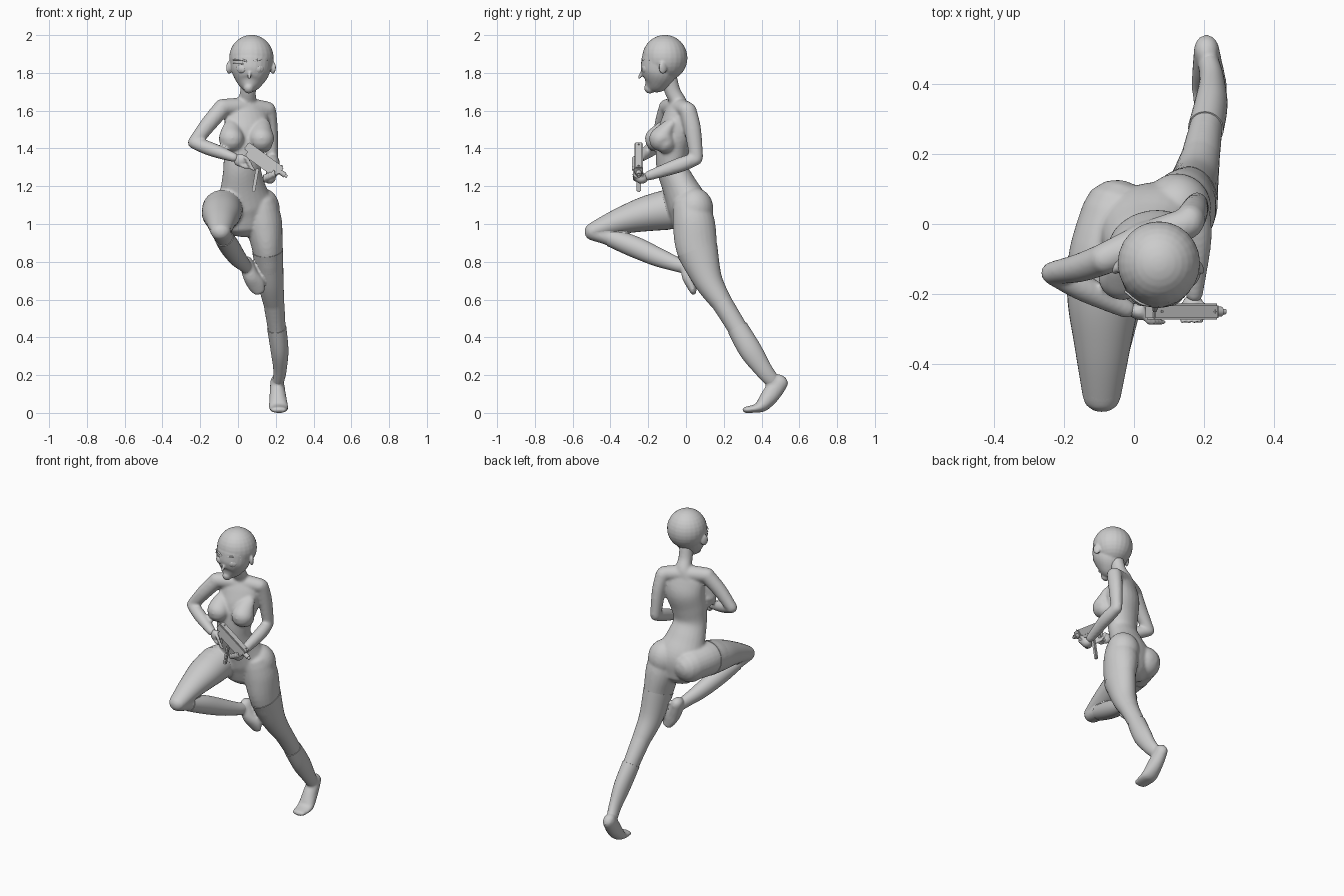
import bpy, bmesh, math
from mathutils import Vector, Matrix

X = (1, 0, 0)


def spline(pts, n=5):
    """Catmull-Rom interpolation through (x, y, z, a, b) stations."""
    p = [pts[0]] + list(pts) + [pts[-1]]
    out = []
    for i in range(1, len(p) - 2):
        for k in range(n):
            t = k / n
            out.append([0.5 * (2 * b + (c - a) * t + (2 * a - 5 * b + 4 * c - d) * t * t
                               + (3 * b - a - 3 * c + d) * t ** 3)
                        for a, b, c, d in zip(*p[i - 1:i + 3])])
    return out + [list(pts[-1])]


def loft(bm, pts, side=X, grow=0.0, rounded=True, seg=24, tuck=False):
    """Elliptical tube along stations; a = radius along side, b = radius across it."""
    s = spline(pts)
    c = [Vector(q[:3]) for q in s]
    tan = [(c[min(i + 1, len(c) - 1)] - c[max(i - 1, 0)]).normalized() for i in range(len(c))]
    n = len(c)
    g = [grow * (1 if not tuck else min(1, (n - 1 - i) / 3 - .5)) for i in range(n)]
    st = [(c[i], tan[i], s[i][3] + g[i], s[i][4] + g[i]) for i in range(n)]
    if rounded:
        def cap(e, sign):
            r = min(e[2], e[3])
            return [(e[0] + e[1] * sign * r * math.sin(t), e[1], e[2] * math.cos(t), e[3] * math.cos(t))
                    for t in (0.5, 1.0, 1.4)]
        st = cap(st[0], -1)[::-1] + st + cap(st[-1], 1)
    rings = []
    for q, t, a, b in st:
        v = t.cross(Vector(side)).normalized()
        u = v.cross(t).normalized()
        rings.append([bm.verts.new(q + u * a * math.cos(w) + v * b * math.sin(w))
                      for w in (2 * math.pi * k / seg for k in range(seg))])
    for r0, r1 in zip(rings, rings[1:]):
        for k in range(seg):
            bm.faces.new((r0[k], r0[(k + 1) % seg], r1[(k + 1) % seg], r1[k]))
    bm.faces.new(rings[0][::-1])
    bm.faces.new(rings[-1])


def ball(bm, loc, r, rot=0.0):
    m = Matrix.Translation(loc) @ Matrix.Rotation(rot, 4, 'Z') @ Matrix.Diagonal((*r, 1))
    bmesh.ops.create_uvsphere(bm, u_segments=24, v_segments=16, radius=1, matrix=m)


def finish(bm, name, voxel=0, smooth=5, angle=None):
    bmesh.ops.recalc_face_normals(bm, faces=bm.faces)
    me = bpy.data.meshes.new(name)
    bm.to_mesh(me)
    bm.free()
    ob = bpy.data.objects.new(name, me)
    bpy.context.collection.objects.link(ob)
    me.polygons.foreach_set("use_smooth", [True] * len(me.polygons))
    if voxel:
        m = ob.modifiers.new("fuse", 'REMESH')
        m.mode, m.voxel_size, m.use_smooth_shade = 'VOXEL', voxel, True
        m = ob.modifiers.new("soften", 'SMOOTH')
        m.factor, m.iterations = 0.5, smooth
    if angle:
        bpy.context.view_layer.objects.active = ob
        ob.select_set(True)
        bpy.ops.object.shade_smooth_by_angle(angle=math.radians(angle))
        ob.select_set(False)
    return ob


# Limb stations
left_thigh = [(.122, .025, 1.09, .09, .098), (.137, .042, 1.0, .097, .112), (.157, .06, .86, .08, .108),
              (.172, .118, .7, .067, .074), (.19, .192, .58, .056, .056)]
left_shin = [(.19, .192, .58, .056, .056), (.205, .272, .45, .048, .053), (.22, .342, .33, .044, .057),
             (.222, .413, .225, .032, .043), (.212, .462, .165, .031, .04)]
left_foot = [(.207, .498, .165, .036, .046), (.21, .452, .1, .043, .048), (.214, .405, .042, .05, .037),
             (.216, .37, .024, .051, .023), (.216, .316, .016, .043, .017)]
right_thigh = [(-.05, .03, 1.07, .1, .097), (-.083, -.1, 1.075, .105, .104), (-.088, -.22, 1.052, .1, .09),
               (-.09, -.36, 1.012, .076, .066), (-.092, -.492, .962, .055, .046)]
right_shin = [(-.092, -.495, .955, .05, .042), (-.075, -.4, .928, .048, .045), (-.045, -.28, .882, .05, .053),
              (-.005, -.15, .825, .043, .047), (.03, -.05, .787, .032, .036), (.042, -.005, .775, .032, .038)]
right_foot = [(.044, .025, .795, .036, .044), (.066, .02, .73, .042, .044), (.095, .03, .68, .046, .03),
              (.113, .038, .643, .034, .017)]
twist = (.95, .3, 0)

# Body: torso, neck, arms and legs fused into one skin
bm = bmesh.new()
loft(bm, [(.04, .02, 1.02, .135, .09), (.035, .008, 1.1, .148, .105), (.025, -.035, 1.2, .12, .09),
          (.022, -.075, 1.3, .101, .079), (.03, -.072, 1.4, .11, .086), (.045, -.052, 1.5, .121, .09),
          (.045, -.047, 1.58, .115, .068), (.045, -.045, 1.63, .07, .047)], twist)
loft(bm, [(.047, -.04, 1.59, .09, .05), (.048, -.04, 1.64, .055, .045), (.053, -.07, 1.7, .042, .042),
          (.06, -.095, 1.78, .043, .047)])
loft(bm, [(-.085, -.1, 1.618, .045, .044), (.04, -.045, 1.618, .052, .05), (.155, .003, 1.605, .045, .044)], (0, 1, 0))
for x, y in ((-.032, 0), (.127, .022)):
    loft(bm, [(x + .006, y - .10, 1.535, .04, .026), (x, y - .13, 1.495, .056, .045),
              (x - .002, y - .15, 1.452, .068, .068), (x, y - .135, 1.432, .058, .058)], twist)
ball(bm, (-.05, .035, 1.065), (.097, .089, .097))
ball(bm, (.123, .045, 1.08), (.098, .1, .112))
loft(bm, [(-.085, -.1, 1.612, .045, .046), (-.155, -.125, 1.53, .041, .043), (-.232, -.14, 1.43, .033, .035)], (0, 1, 0))
loft(bm, [(-.232, -.14, 1.43, .033, .034), (-.14, -.185, 1.395, .037, .038), (-.02, -.243, 1.352, .025, .027)], (0, 0, 1))
loft(bm, [(.158, .01, 1.6, .044, .046), (.172, .035, 1.5, .039, .045), (.18, .055, 1.35, .032, .036)])
loft(bm, [(.18, .055, 1.345, .033, .034), (.185, -.04, 1.31, .037, .039), (.172, -.2, 1.255, .025, .026)])
for pts in (left_thigh, left_shin, left_foot, right_thigh, right_shin, right_foot):
    loft(bm, pts)
finish(bm, "body", .0075, 8)

# Stockings and socks, slightly proud of the skin at the cuff, tucked in at the far end
bm = bmesh.new()
for pts in (left_thigh[2:], right_thigh[1:]):
    loft(bm, pts, grow=.002, rounded=False, seg=32, tuck=True)
finish(bm, "stockings", angle=40)
bm = bmesh.new()
for pts in (left_shin[1:], right_shin[1:]):
    loft(bm, pts, grow=.003, rounded=False, seg=32, tuck=True)
finish(bm, "socks", angle=40)

# Head: skull, tapering face, small nose and ears
bm = bmesh.new()
ball(bm, (.071, -.112, 1.879), (.118, .12, .122))
loft(bm, [(.07, -.135, 1.87, .108, .1), (.066, -.147, 1.8, .1, .096), (.061, -.168, 1.748, .066, .07),
          (.057, -.193, 1.719, .028, .03)])
loft(bm, [(.062, -.236, 1.8, .008, .008), (.06, -.241, 1.785, .009, .01), (.059, -.248, 1.774, .008, .007)])
for sx in (-1, 1):
    ball(bm, (.069 + sx * .116, -.122, 1.828), (.012, .024, .034), sx * .5)
finish(bm, "head", .005, 6)

# Eyes with raised iris, lashes and brows
bm = bmesh.new()
for sx in (-1, 1):
    ex = .065 + sx * .048
    ball(bm, (ex, -.219, 1.822), (.027, .012, .023), sx * .4)
    ball(bm, (ex, -.223, 1.822), (.013, .01, .018), sx * .4)
    for dz, r, arch in ((.03, .004, .005), (.05, .005, .006)):
        loft(bm, [(.065 + sx * .02, -.231, 1.822 + dz - .01, r, r), (ex, -.224, 1.822 + dz + arch - .008, r, r),
                  (.065 + sx * .09, -.193, 1.822 + dz - .003, r * .6, r * .6)], (0, 1, 0), seg=10)
finish(bm, "eyes_and_brows", angle=60)

# Hands: palm with curled fingers and thumb
bm = bmesh.new()
ball(bm, (.01, -.25, 1.338), (.036, .022, .034), -.4)
ball(bm, (.168, -.235, 1.243), (.032, .034, .03))
for k in range(4):
    x, z = .022 + k * .009, 1.36 - k * .017
    loft(bm, [(x, -.238, z, .009, .009), (x + .018, -.276, z - .01, .009, .009),
              (x + .035, -.28, z - .022, .007, .007)], (0, 0, 1), seg=10)
    x, z = .14 + k * .017, 1.228 + k * .007
    loft(bm, [(x, -.232, z, .009, .009), (x, -.27, z + .006, .009, .009),
              (x - .002, -.276, z + .03, .007, .007)], seg=10)
loft(bm, [(.0, -.255, 1.325, .01, .01), (.03, -.265, 1.305, .01, .01), (.05, -.262, 1.3, .008, .008)], (0, 1, 0), seg=10)
loft(bm, [(.185, -.23, 1.25, .01, .01), (.215, -.24, 1.275, .01, .01), (.225, -.25, 1.295, .008, .008)], (0, 1, 0), seg=10)
finish(bm, "hands", .005, 3)

# Compact firearm lying diagonally across the body
tilt = Matrix.Translation((.13, -.25, 1.338)) @ Matrix.Rotation(math.radians(36), 4, 'Y')


def box(bm, loc, size, base=tilt):
    bmesh.ops.create_cube(bm, size=1, matrix=base @ Matrix.Translation(loc) @ Matrix.Diagonal((*size, 1)))


bm = bmesh.new()
box(bm, (0, 0, .012), (.23, .046, .046))
box(bm, (.008, 0, -.02), (.195, .038, .035))
box(bm, (-.09, 0, .037), (.015, .016, .01))
box(bm, (.1, 0, .037), (.012, .012, .012))
bmesh.ops.bevel(bm, geom=bm.edges[:], offset=.005, segments=2, affect='EDGES')
finish(bm, "gun_body", angle=35)

bm = bmesh.new()
for x, r, l in ((.118, .014, .05), (.147, .008, .02)):
    bmesh.ops.create_cone(bm, cap_ends=True, segments=20, radius1=r, radius2=r, depth=l,
                          matrix=tilt @ Matrix.Translation((x, 0, .005)) @ Matrix.Rotation(math.pi / 2, 4, 'Y'))
finish(bm, "gun_barrel", angle=35)

bm = bmesh.new()
for loc, size, turn in (((.092, -.25, 1.232), (.018, .022, .125), 10), ((.045, -.25, 1.335), (.026, .026, .07), 40)):
    box(bm, (0, 0, 0), size, Matrix.Translation(loc) @ Matrix.Rotation(math.radians(turn), 4, 'Y'))
bmesh.ops.bevel(bm, geom=bm.edges[:], offset=.004, segments=2, affect='EDGES')
finish(bm, "gun_grip_and_magazine", angle=35)
